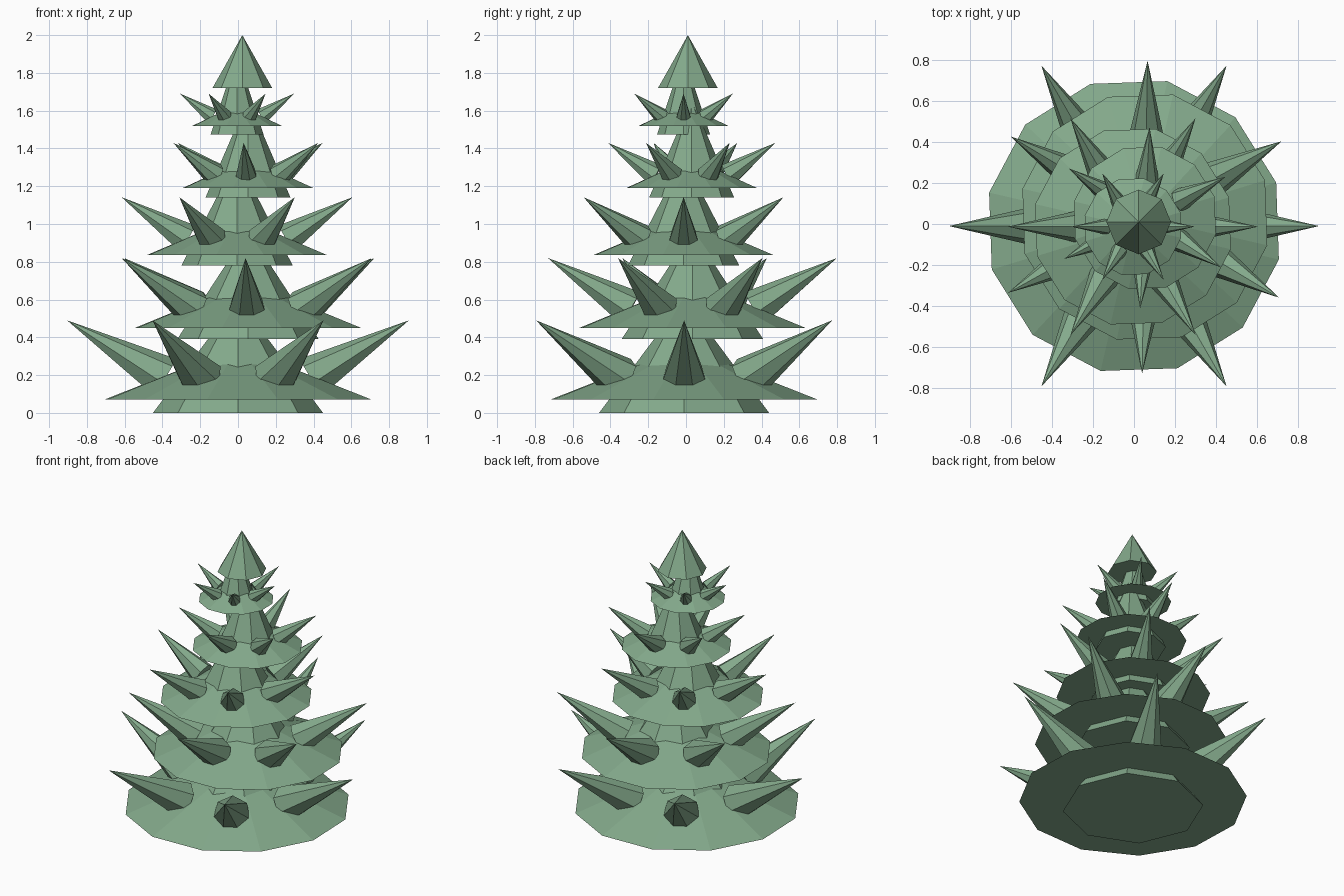
import bpy, bmesh, math
from mathutils import Vector, Matrix

if "Cube" in bpy.data.objects:
    bpy.data.objects.remove(bpy.data.objects["Cube"])

green = bpy.data.materials.new("pine green")
green.diffuse_color = (0.23, 0.40, 0.26, 1)
green.use_nodes = True
green.node_tree.nodes["Principled BSDF"].inputs["Base Color"].default_value = green.diffuse_color


def add_cone(bm, base, tip, radius, sides, spin):
    """Closed cone whose first rim corner sits at angle spin."""
    axis = tip - base
    ring = []
    if abs(axis.normalized().z) > 0.999:
        side, up = Vector((1, 0, 0)), Vector((0, 1, 0))
    else:
        side = axis.cross(Vector((0, 0, 1))).normalized()
        up = side.cross(axis).normalized()
    for i in range(sides):
        a = spin + math.tau * i / sides
        ring.append(bm.verts.new(base + radius * (math.cos(a) * side + math.sin(a) * up)))
    apex = bm.verts.new(tip)
    bm.faces.new(ring)
    for i in range(sides):
        bm.faces.new((ring[i], ring[(i + 1) % sides], apex))


def finish(name, bm, location):
    bmesh.ops.recalc_face_normals(bm, faces=bm.faces[:])
    mesh = bpy.data.meshes.new(name)
    bm.to_mesh(mesh)
    bm.free()
    mesh.materials.append(green)
    obj = bpy.data.objects.new(name, mesh)
    obj.location = location
    bpy.context.collection.objects.link(obj)


def vertical_cone(name, x, y, z0, z1, radius, sides, spin):
    bm = bmesh.new()
    add_cone(bm, Vector((0, 0, 0)), Vector((0, 0, z1 - z0)), radius, sides, math.radians(spin))
    finish(name, bm, (x, y, z0))


def spike_ring(name, x, y, z, width, height, turn):
    """Six upward-pointing spikes, scaled with their tier."""
    bm = bmesh.new()
    for i in range(6):
        a = math.radians(turn + 60 * i)
        out = Vector((math.cos(a), math.sin(a), 0))
        tip = out * 0.905 + Vector((0, 0, 0.42))
        base = out * 0.386 + Vector((0, 0, 0.112))
        add_cone(bm, base, tip, 0.12, 7, math.pi / 2)
    bmesh.ops.transform(bm, matrix=Matrix.Diagonal((width, width, height, 1)), verts=bm.verts[:])
    finish(name, bm, (x, y, z))


# x, y, trunk base, trunk apex, trunk radius, skirt z, width scale, height scale, spike turn
tiers = [
    (0.0, -0.01, 0.0, 0.605, 0.45, 0.07, 1.0, 1.0, 0),
    (0.053, 0.034, 0.39, 0.965, 0.375, 0.45, 0.845, 0.88, 29),
    (-0.005, -0.013, 0.78, 1.35, 0.295, 0.835, 0.675, 0.73, 0),
    (0.053, 0.03, 1.14, 1.66, 0.225, 1.19, 0.49, 0.57, 27),
    (-0.005, -0.013, 1.475, 1.90, 0.14, 1.52, 0.333, 0.405, 0),
]
for n, (x, y, z0, z1, r, zs, w, h, turn) in enumerate(tiers, 1):
    vertical_cone(f"inner_cone_{n}", x, y, z0, z1, r, 8, 0)
    vertical_cone(f"skirt_{n}", x, y, zs, zs + 0.28 * h, 0.727 * w, 12, 17)
    spike_ring(f"spikes_{n}", x, y, zs, w, h, turn)

# Pointed top
vertical_cone("tree_top", 0.023, 0.01, 1.72, 2.0, 0.158, 8, 0)
